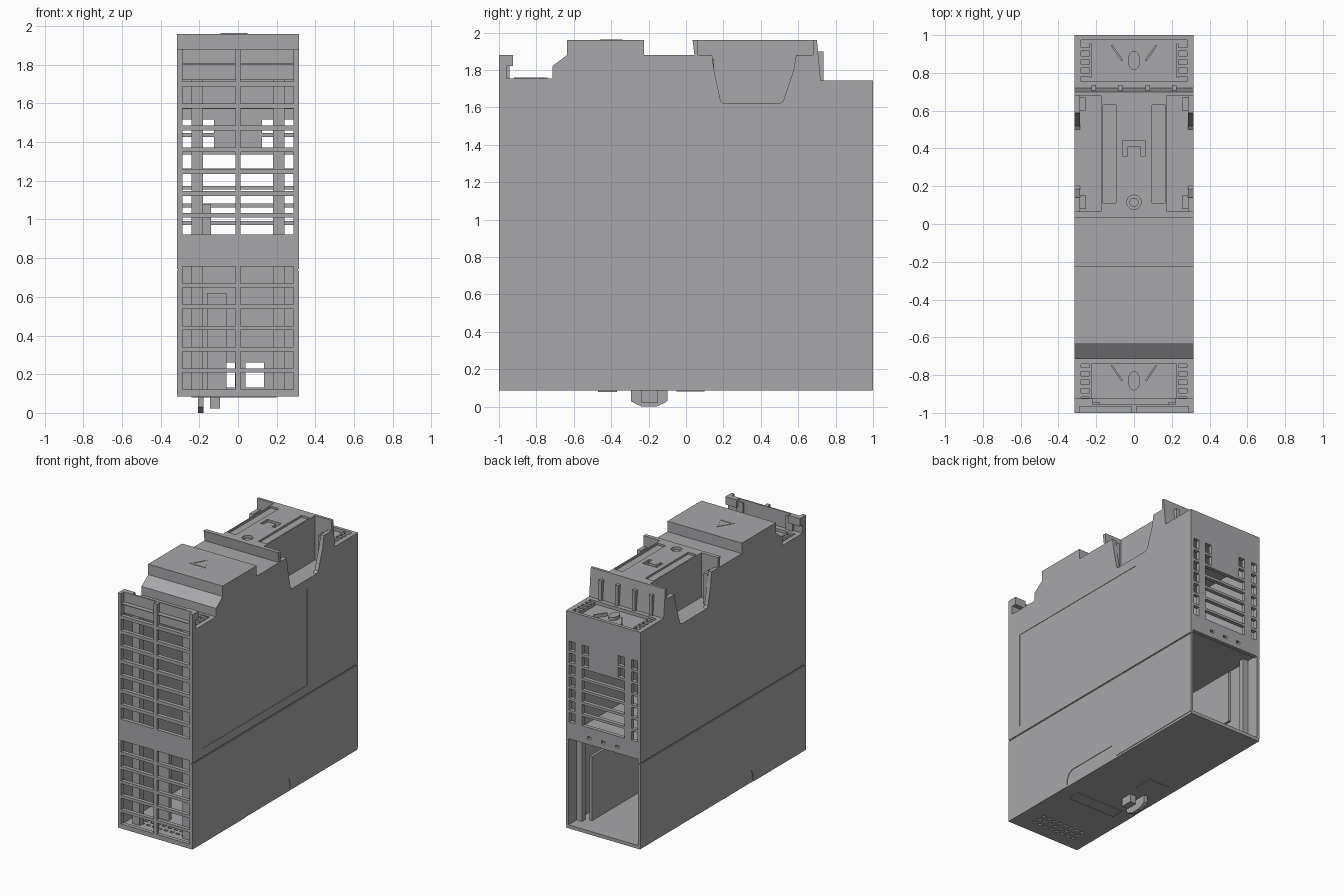
import bpy, bmesh, math
from mathutils import Matrix, Vector

cube = bpy.data.objects.get("Cube")
if cube:
    bpy.data.objects.remove(cube, do_unlink=True)

grey = bpy.data.materials.new("housing_grey")
grey.use_nodes = True
COLOUR = (0.39, 0.39, 0.405, 1)
grey.diffuse_color = COLOUR
grey.node_tree.nodes["Principled BSDF"].inputs["Base Color"].default_value = COLOUR


def finish(name, bm):
    bmesh.ops.recalc_face_normals(bm, faces=bm.faces)
    me = bpy.data.meshes.new(name)
    bm.to_mesh(me)
    bm.free()
    me.materials.append(grey)
    ob = bpy.data.objects.new(name, me)
    bpy.context.collection.objects.link(ob)
    return ob


def boxes(name, items):
    """One object from (x0, x1, y0, y1, z0, z1) boxes."""
    bm = bmesh.new()
    for x0, x1, y0, y1, z0, z1 in items:
        m = Matrix.Translation(((x0 + x1) / 2, (y0 + y1) / 2, (z0 + z1) / 2))
        m = m @ Matrix.Diagonal((x1 - x0, y1 - y0, z1 - z0, 1))
        bmesh.ops.create_cube(bm, size=1, matrix=m)
    return finish(name, bm)


def prism(name, pts, spans):
    """Extrude a (y, z) outline across each x span."""
    bm = bmesh.new()
    for x0, x1 in spans:
        f = bm.faces.new([bm.verts.new((x0, y, z)) for y, z in pts])
        r = bmesh.ops.extrude_face_region(bm, geom=[f])
        bmesh.ops.translate(bm, vec=(x1 - x0, 0, 0),
                            verts=[v for v in r["geom"] if isinstance(v, bmesh.types.BMVert)])
    return finish(name, bm)


def cylinder(name, x, y, z, r, h, sides=24, sy=1):
    bm = bmesh.new()
    m = Matrix.Translation((x, y, z)) @ Matrix.Diagonal((1, sy, 1, 1))
    bmesh.ops.create_cone(bm, cap_ends=True, segments=sides, radius1=r, radius2=r, depth=h, matrix=m)
    return finish(name, bm)


def cut(target, cutter):
    mod = target.modifiers.new("cut", "BOOLEAN")
    mod.operation, mod.solver, mod.object = "DIFFERENCE", "EXACT", cutter
    bpy.context.view_layer.objects.active = target
    bpy.ops.object.modifier_apply(modifier=mod.name)
    bpy.data.objects.remove(cutter, do_unlink=True)


def both(items):
    return items + [(-b, -a, *rest) for a, b, *rest in items]


W = 0.315
SIDES = [(0.175, 0.4), (-0.4, -0.175)]

# Housing: side outline with hook, cover hump and rear fins
body = prism("housing", [
    (-1, .085), (1, .085), (1, 1.745), (.72, 1.745), (.7, 1.96), (.035, 1.96), (.045, 1.88),
    (-.225, 1.88), (-.225, 1.96), (-.635, 1.96), (-.635, 1.88), (-.715, 1.82), (-.715, 1.755),
    (-.96, 1.755), (-.96, 1.82), (-.925, 1.82), (-.925, 1.88), (-1, 1.88)], [(-W, W)])
cut(body, prism("cavity", [(-.97, .11), (.97, .11), (.97, 1.57), (0, 1.57), (0, 1.72), (-.97, 1.72)],
                [(-.295, .295)]))

# Side pockets beside the rear block, open through the walls
cut(body, boxes("cheeks", both([(.175, .4, .065, .68, 1.88, 2.1)])))
cut(body, boxes("pockets", both([(.175, .285, .065, .68, 1.62, 1.95)])))
cut(body, prism("notch", [(.13, 1.95), (.15, 1.8), (.185, 1.635), (.2, 1.621), (.5, 1.621),
                          (.52, 1.635), (.575, 1.8), (.6, 1.95)], SIDES))
cut(body, boxes("block_grooves", both([(.095, .165, .11, .63, 1.945, 2)])))
cut(body, boxes("clip_hole", [(-.06, .06, .36, .44, 1.91, 2)]))
cut(body, cylinder("screw_hole", 0, .115, 1.97, .038, .08))

# Shallow grooves and recesses on the sides
cut(body, boxes("seam", both([(.309, .4, -1.1, 1.1, .735, .745)])))
cut(body, boxes("label_recess", [(.312, .4, -.88, .39, .81, 1.55)]))
cut(body, prism("side_arch", [(-.365, 0), (-.36, .14), (-.335, .185), (-.3, .2), (.13, .2),
                              (.165, .185), (.18, .15), (.18, .1), (1.1, .105), (1.1, 0)],
                [(.311, .4), (-.4, -.311)]))

# Trays in the top: front and rear
cut(body, boxes("trays", [(-.28, .28, -.92, -.74, 1.735, 1.77), (-.28, .28, .755, .975, 1.72, 1.9)]))
cut(body, boxes("hook_gap", [(-.22, .22, -.955, -.9, 1.79, 2)]))

# Front grille
rows = [1.805 + .02 - .113 * i for i in range(9)] + [.67 - .11 * i for i in range(6)]
front = [(.013, .288, -1.1, -.965, z if i else 1.805, z + (.088 if i else .06)) for i, z in enumerate(rows)]
cut(body, boxes("front_slots", both(front)))

# Rear louvres and open bay
louvres = []
for i in range(7):
    z = .9 + .091 * i
    louvres += both([(.24, .288, .95, 1.1, z, z + .072)])
    if i < 5:
        louvres.append((-.18, .18, .95, 1.1, z, z + .072))
    else:
        louvres += both([(.125, .18, .95, 1.1, z, z + .072)])
cut(body, boxes("louvres", louvres))
cut(body, boxes("rear_bay", [(-.294, .294, .95, 1.1, .111, .77)]))
cut(body, boxes("rear_slits", [(x - .015, x + .015, .95, 1.1, .81, .83) for x in (-.12, 0, .12)]))

# Underside vents
cut(body, boxes("floor_vents", [(-.2 + .05 * i, -.17 + .05 * i, y, y + .02, 0, .2)
                                for i in range(8) for y in (-.9, -.85, -.8)]))

# Inner structure
boxes("grille_posts", both([(.18, .24, -.93, -.88, .11, 1.72)]))
boxes("upper_post_backing", both([(.18, .24, -.96, -.945, 1.755, 1.86)]))
boxes("bay_ceiling", [(-.295, .295, -.2, .97, .78, .8)])
wall = boxes("bay_partition", [(-.295, .295, -.22, -.2, .11, .8)])
cut(wall, boxes("partition_holes", [(.04, .135, -.4, 0, .13, .26), (-.06, -.015, -.4, 0, .13, .26)]))
boxes("inner_boards", [(-.16, -.06, -.75, -.72, .11, .62), (.2, .22, .1, .85, .11, .6),
                       (-.22, -.2, .1, .8, .3, .7), (-.18, -.14, .4, .5, .8, 1.08)])
boxes("bay_brackets", both([(.25, .295, .86, .9, .11, .78)]))

# Tray details: rungs, angled ribs and oval bosses
for label, yc, z in (("front", -.83, 1.735), ("rear", .865, 1.72)):
    h = z + .025
    rungs = [(.235, .28, yc - .085 + .045 * i, yc - .065 + .045 * i, z - .005, h) for i in range(4)]
    boxes(label + "_tray_rungs", both(rungs + [(.225, .235, yc - .09, yc + .09, z - .005, h)]))
    cylinder(label + "_tray_boss", 0, yc, z + .01, .032, .03, sy=1.6)
    for s in (-1, 1):
        rib = boxes(label + "_tray_rib", [(-.005, .005, -.05, .05, -.005, .025)])
        rib.matrix_world = Matrix.Translation((s * .09, yc + .04, z)) @ Matrix.Rotation(-s * .6, 4, "Z")

# Rear fin ribs
boxes("fin_ribs", both([(x, x + .025, .69, .735, 1.74, 1.9) for x in (.06, .2)]))

# Screw and clip on the rear block
cylinder("screw_head", 0, .115, 1.935, .024, .02)
boxes("clip_tongue", [(-.035, .035, .32, .41, 1.9, 1.96)])
boxes("pocket_springs", both([(.255, .285, y, y + .07, 1.62, 1.86) for y in (.08, .6)]))

# Small warning triangle on the cover
tri = cylinder("cover_triangle", 0, 0, 0, .08, .006, 3)
cut(tri, cylinder("triangle_hole", 0, 0, 0, .055, .1, 3))
tri.matrix_world = Matrix.Translation((-.02, -.42, 1.96))

# Release lug and foot pads below
prism("release_lug", [(-.295, .09), (-.295, .03), (-.27, .015), (-.235, 0), (-.16, 0),
                      (-.125, .015), (-.1, .03), (-.1, .09)], [(-.208, -.178)])
boxes("lug_stop", [(-.145, -.092, -.24, -.15, .022, .09)])
boxes("floor_pads", [(-.2, .2, -.47, -.37, .079, .087), (-.24, -.06, -.05, .1, .08, .087)])
